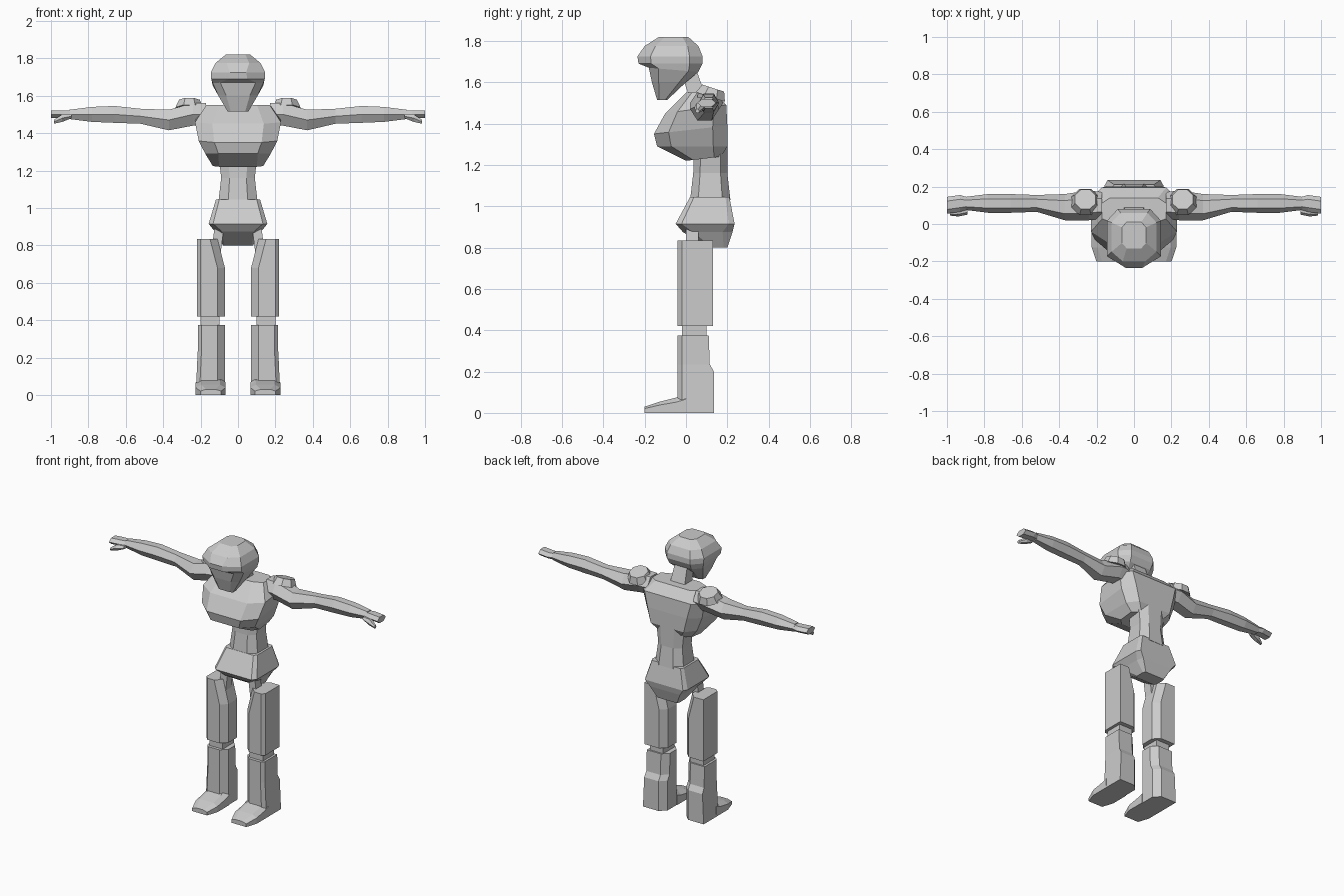
import bpy, bmesh, math
from mathutils import Matrix

cube = bpy.data.objects.get("Cube")
if cube:
    bpy.data.objects.remove(cube)

SIDES = {"left_": 1, "right_": -1}


def finish(name, bm):
    bmesh.ops.recalc_face_normals(bm, faces=bm.faces[:])
    mesh = bpy.data.meshes.new(name)
    bm.to_mesh(mesh)
    bm.free()
    obj = bpy.data.objects.new(name, mesh)
    bpy.context.collection.objects.link(obj)


def loft(name, *rings, side=1):
    """Skin closed rings of points; a negative side mirrors across x."""
    bm = bmesh.new()
    loops = [[bm.verts.new((x * side, y, z)) for x, y, z in ring] for ring in rings]
    for lower, upper in zip(loops, loops[1:]):
        for i in range(len(lower)):
            bm.faces.new((lower[i - 1], lower[i], upper[i], upper[i - 1]))
    bm.faces.new(loops[0])
    bm.faces.new(loops[-1])
    finish(name, bm)


def pair(name, *rings):
    for label, side in SIDES.items():
        loft(label + name, *rings, side=side)


def body(front, back, z, width, lean=0, nose=0.6, tail=0.6, bevel=0.2):
    """Symmetric octagon; lean lowers the front edge and lifts the back."""
    half = []
    for share, part in ((nose, 0), (1, bevel), (1, 1 - bevel), (tail, 1)):
        y = front + (back - front) * part
        half.append((width * share, y, z + lean * (part * 2 - 1)))
    return half + [(-x, y, height) for x, y, height in reversed(half)]


def limb(x, deep, thick, y=0.11, z=1.5):
    """Hexagon across an outstretched arm."""
    corners = [math.radians(angle) for angle in range(0, 360, 60)]
    flat = math.sin(math.pi / 3)
    return [(x, y + deep * math.cos(a), z + thick * math.sin(a) / flat)
            for a in corners]


def armour(z, inner=0.07, outer=0.22, front=-0.04, back=0.13, cut=0.04):
    """Leg plate section with bevelled inner corners."""
    return [(inner, front + cut, z), (inner + cut, front, z),
            (outer - cut / 2, front, z), (outer, front + cut / 2, z),
            (outer, back, z), (inner + cut, back, z), (inner, back - cut, z)]


def block(x, y, z, wide, deep):
    """Rectangle of half sizes wide and deep."""
    return [(x - wide, y - deep, z), (x + wide, y - deep, z),
            (x + wide, y + deep, z), (x - wide, y + deep, z)]


def sole(y, top, wide, bevel=0.03):
    """Upright foot section with a sloping shoulder on each side."""
    middle = 0.146
    left, right = middle - wide, middle + wide
    return [(left, y, 0), (right, y, 0), (right, y, top * 0.7),
            (right - bevel, y, top), (left + bevel, y, top), (left, y, top * 0.7)]


# Helmet with a projecting brow above the recessed visor
loft("helmet",
     body(front=-0.13, back=0.01, z=1.82, width=0.065),
     body(front=-0.2, back=0.06, z=1.775, width=0.12, nose=0.5),
     body(front=-0.235, back=0.08, z=1.725, width=0.145, nose=0.3),
     body(front=-0.23, back=0.08, z=1.69, width=0.143, nose=0.35),
     body(front=-0.18, back=0.06, z=1.66, width=0.135, nose=0.7, lean=-0.01),
     body(front=-0.165, back=0, z=1.6, width=0.105),
     body(front=-0.14, back=-0.09, z=1.515, width=0.055, nose=0.7))

# Neck
loft("neck",
     block(x=0, y=0.01, z=1.66, wide=0.045, deep=0.04),
     block(x=0, y=0.06, z=1.52, wide=0.055, deep=0.04))

# Chest, leaning forward over the waist
loft("chest",
     body(front=0, back=0.14, z=1.55, width=0.17, tail=0.75),
     body(front=-0.1, back=0.195, z=1.47, width=0.23, lean=0.02, tail=0.75),
     body(front=-0.155, back=0.2, z=1.37, width=0.21, lean=0.02, tail=0.7),
     body(front=-0.14, back=0.2, z=1.29, width=0.175, tail=0.7),
     body(front=0, back=0.17, z=1.23, width=0.135, lean=0.01, nose=0.75))

# Waist
loft("waist",
     body(front=0.04, back=0.2, z=1.3, width=0.105, nose=0.5, tail=0.5),
     body(front=0.035, back=0.2, z=1.16, width=0.09, nose=0.5, tail=0.5),
     body(front=0.02, back=0.215, z=1.03, width=0.105, nose=0.5, tail=0.5))

# Pelvis, with its front rising to the hip joints
loft("pelvis",
     body(front=0.02, back=0.21, z=1.045, width=0.118, nose=0.85, tail=0.9, bevel=0.1),
     body(front=-0.05, back=0.235, z=0.915, width=0.157, nose=0.85, tail=0.9, bevel=0.1),
     body(front=-0.015, back=0.225, z=0.875, width=0.125, nose=0.7, tail=0.9),
     body(front=0.11, back=0.2, z=0.8, width=0.08, nose=0.9, tail=0.9))

# Arms with a swelling upper arm, narrow elbow and forearm
pair("arm",
     limb(x=0.17, deep=0.07, thick=0.06, y=0.1),
     limb(x=0.24, deep=0.08, thick=0.06, y=0.1),
     limb(x=0.37, deep=0.07, thick=0.055, y=0.09, z=1.47),
     limb(x=0.52, deep=0.045, thick=0.04, z=1.49),
     limb(x=0.66, deep=0.05, thick=0.045),
     limb(x=0.78, deep=0.05, thick=0.04),
     limb(x=0.9, deep=0.035, thick=0.025))

# Hands and thumbs
pair("hand",
     limb(x=0.88, deep=0.03, thick=0.02),
     limb(x=0.93, deep=0.045, thick=0.02),
     limb(x=1, deep=0.045, thick=0.02, y=0.1))
pair("thumb",
     limb(x=0.89, deep=0.025, thick=0.01, y=0.075, z=1.49),
     limb(x=0.94, deep=0.025, thick=0.02, y=0.065, z=1.48),
     limb(x=0.985, deep=0.01, thick=0.01, y=0.055, z=1.46))

# Shoulder pads: tapered octagonal discs tipped towards the back
for label, side in SIDES.items():
    bm = bmesh.new()
    place = (Matrix.Translation((0.26 * side, 0.125, 1.55))
             @ Matrix.Rotation(math.radians(-18), 4, "X")
             @ Matrix.Rotation(math.pi / 8, 4, "Z"))
    bmesh.ops.create_cone(bm, cap_ends=True, segments=8, radius1=0.08,
                          radius2=0.06, depth=0.045, matrix=place)
    finish(label + "shoulder_pad", bm)

# Hip struts
pair("hip_strut",
     block(x=0.1, y=0.03, z=0.9, wide=0.025, deep=0.03),
     block(x=0.125, y=0.03, z=0.7, wide=0.025, deep=0.03))

# Thighs, cut back along the upper inside
pair("thigh", armour(z=0.42), armour(z=0.68), armour(z=0.835, inner=0.11))

# Knees
pair("knee", *[block(x=0.15, y=0.04, z=height, wide=0.05, deep=0.06)
               for height in (0.44, 0.36)])

# Shins, stepping out behind the calf and flaring at the ankle
pair("shin",
     armour(z=0.375, outer=0.215, back=0.11),
     armour(z=0.235, outer=0.215, back=0.115),
     armour(z=0.2, outer=0.217, back=0.135),
     armour(z=0, outer=0.226, back=0.135))

# Feet, sloping down to a bevelled toe
pair("foot",
     sole(y=0, top=0.095, wide=0.08),
     sole(y=-0.045, top=0.075, wide=0.08),
     sole(y=-0.125, top=0.055, wide=0.08),
     sole(y=-0.2, top=0.03, wide=0.055))
